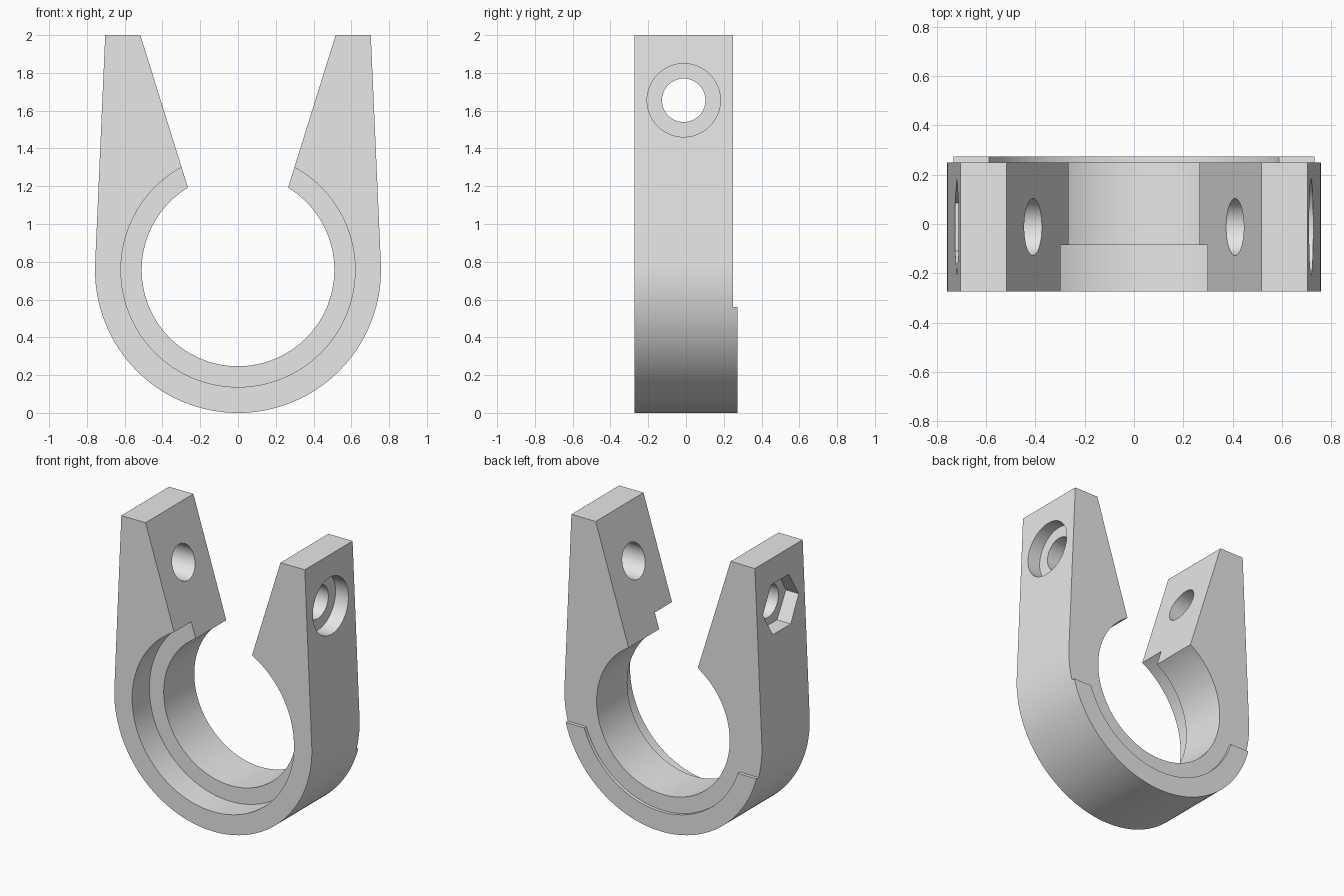
import bpy, bmesh
from math import sin, cos, acos, atan2, hypot, pi, radians
from mathutils import Matrix, Vector

cube = bpy.data.objects.get("Cube")
if cube:
    bpy.data.objects.remove(cube, do_unlink=True)

# Main dimensions
R_OUT, R_BORE, R_STEP = 0.757, 0.51, 0.62
CZ = R_OUT
FRONT, STEP, BACK, LIP = -0.273, -0.085, 0.25, 0.273
BOLT_Y, BOLT_Z = -0.012, 1.655

grey = bpy.data.materials.new("plain grey")
grey.use_nodes = True
grey.diffuse_color = (0.8, 0.8, 0.8, 1)
grey.node_tree.nodes["Principled BSDF"].inputs["Base Color"].default_value = (0.8, 0.8, 0.8, 1)


def make_object(name, bm):
    bmesh.ops.recalc_face_normals(bm, faces=bm.faces[:])
    mesh = bpy.data.meshes.new(name)
    bm.to_mesh(mesh)
    bm.free()
    mesh.materials.append(grey)
    obj = bpy.data.objects.new(name, mesh)
    bpy.context.collection.objects.link(obj)
    return obj


def arc(radius, start, end, steps):
    angles = [start + (end - start) * i / steps for i in range(steps + 1)]
    return [(radius * cos(a), CZ + radius * sin(a)) for a in angles]


def cylinder(name, radius, start, end, axis, sides=64):
    """Straight cutter between two points along the x or y axis."""
    start, end = Vector(start), Vector(end)
    turn = Matrix.Rotation(pi / 2, 4, 'Y' if axis == 'x' else 'X')
    bm = bmesh.new()
    bmesh.ops.create_cone(bm, cap_ends=True, segments=sides, radius1=radius, radius2=radius,
                          depth=(end - start).length,
                          matrix=Matrix.Translation((start + end) / 2) @ turn)
    return make_object(name, bm)


def box(name, low, high):
    low, high = Vector(low), Vector(high)
    bm = bmesh.new()
    bmesh.ops.create_cube(bm, size=1, matrix=Matrix.Translation((low + high) / 2)
                          @ Matrix.Diagonal((*(high - low), 1)))
    return make_object(name, bm)


# Open ring with two tapering arms, outer sides tangent to the ring
tip_x, tip_z, inner_x = 0.703, 2.0, 0.517
reach = hypot(tip_x, tip_z - CZ)
tangent = atan2(tip_z - CZ, tip_x) - acos(R_OUT / reach)
mouth = acos(0.265 / R_BORE)
outline = [(tip_x, tip_z)]
outline += arc(R_OUT, tangent, -pi - tangent, 96)
outline += [(-tip_x, tip_z), (-inner_x, tip_z)]
outline += arc(R_BORE, pi - mouth, 2 * pi + mouth, 96)
outline += [(inner_x, tip_z)]

bm = bmesh.new()
face = bm.faces.new([bm.verts.new((x, FRONT, z)) for x, z in outline])
sweep = bmesh.ops.extrude_face_region(bm, geom=[face])
moved = [v for v in sweep["geom"] if isinstance(v, bmesh.types.BMVert)]
bmesh.ops.translate(bm, verts=moved, vec=(0, LIP - FRONT, 0))
clamp = make_object("clamp_bracket", bm)

# Stepped recesses, rear lip trim, bolt hole, round head seat and hex nut pocket
cutters = [
    cylinder("front_recess", R_STEP, (0, FRONT - 0.2, CZ), (0, STEP, CZ), 'y', 128),
    box("rear_trim", (-1, BACK, 0.56), (1, 0.5, 2.3)),
    cylinder("rear_recess", R_STEP, (0, BACK, CZ), (0, 0.5, CZ), 'y', 128),
    cylinder("bolt_hole", 0.115, (-1, BOLT_Y, BOLT_Z), (1, BOLT_Y, BOLT_Z), 'x'),
    cylinder("head_seat", 0.194, (0.62, BOLT_Y, BOLT_Z), (1, BOLT_Y, BOLT_Z), 'x'),
    cylinder("nut_pocket", 0.196, (-1, BOLT_Y, BOLT_Z), (-0.62, BOLT_Y, BOLT_Z), 'x', 6),
]

bpy.ops.object.select_all(action='DESELECT')
bpy.context.view_layer.objects.active = clamp
clamp.select_set(True)
for cutter in cutters:
    cutter.hide_render = True
    mod = clamp.modifiers.new(cutter.name, 'BOOLEAN')
    mod.operation = 'DIFFERENCE'
    mod.solver = 'EXACT'
    mod.object = cutter
    bpy.ops.object.modifier_apply(modifier=mod.name)
    bpy.data.objects.remove(cutter, do_unlink=True)

bpy.ops.object.shade_smooth_by_angle(angle=radians(25))
